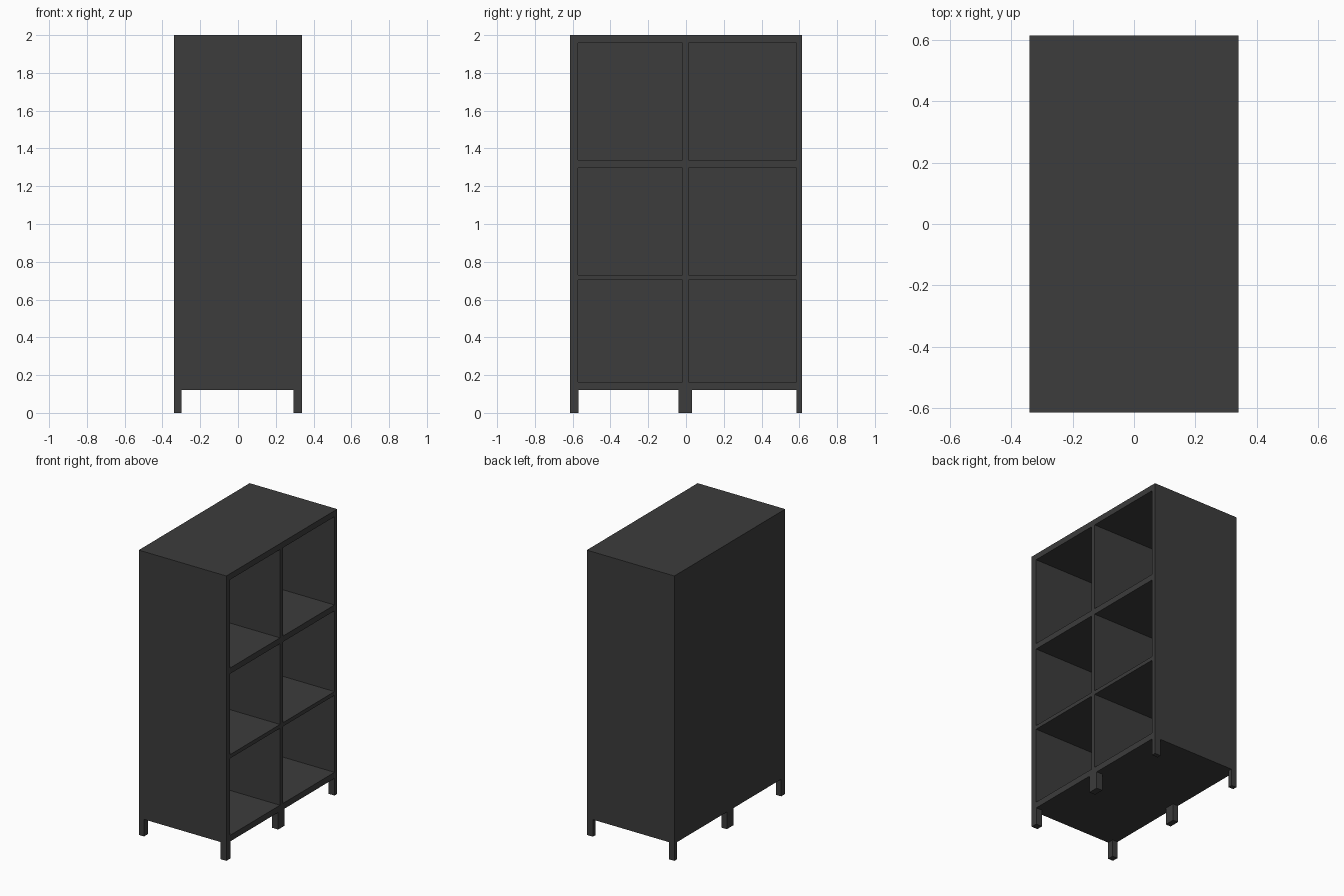
import bpy, bmesh
from mathutils import Matrix, Vector

if "Cube" in bpy.data.objects:
    bpy.data.objects.remove(bpy.data.objects["Cube"])

dark = bpy.data.materials.new("dark_finish")
dark.diffuse_color = (0.045, 0.045, 0.045, 1)
dark.use_nodes = True
dark.node_tree.nodes["Principled BSDF"].inputs["Base Color"].default_value = dark.diffuse_color


def boxes(name, spans):
    """One object made of boxes, each given as (x range, y range, z range)."""
    bm = bmesh.new()
    for span in spans:
        lo, hi = Vector(s[0] for s in span), Vector(s[1] for s in span)
        mat = Matrix.Translation((lo + hi) / 2) @ Matrix.Diagonal((*(hi - lo), 1))
        bmesh.ops.create_cube(bm, size=1, matrix=mat)
    mesh = bpy.data.meshes.new(name)
    bm.to_mesh(mesh)
    bm.free()
    mesh.materials.append(dark)
    obj = bpy.data.objects.new(name, mesh)
    bpy.context.collection.objects.link(obj)
    return obj


HX, HY, BASE, TOP = 0.34, 0.615, 0.12, 2.0

# Cabinet body, solid before the compartments are cut
body = boxes("cabinet_body", [((-HX, HX), (-HY, HY), (BASE, TOP))])

# Six open compartments facing +x, leaving back panel, shelves and divider
columns = [(-0.572, -0.019), (0.012, 0.585)]
rows = [(0.163, 0.703), (0.73, 1.297), (1.338, 1.958)]
cutter = boxes("compartment_cutter",
               [((-0.30, HX + 0.1), c, r) for c in columns for r in rows])
cutter.hide_render = True

cut = body.modifiers.new("compartments", 'BOOLEAN')
cut.operation = 'DIFFERENCE'
cut.solver = 'EXACT'
cut.object = cutter
bpy.context.view_layer.objects.active = body
bpy.ops.object.modifier_apply(modifier=cut.name)
bpy.data.objects.remove(cutter)

# Six short legs under the front and back edges
for side, xs in (("back", (-HX, -0.30)), ("front", (0.293, HX))):
    for place, ys in (("left", (-HY, -0.57)), ("middle", (-0.04, 0.033)),
                      ("right", (0.585, HY))):
        boxes(f"{side}_{place}_leg", [(xs, ys, (0, BASE))])
